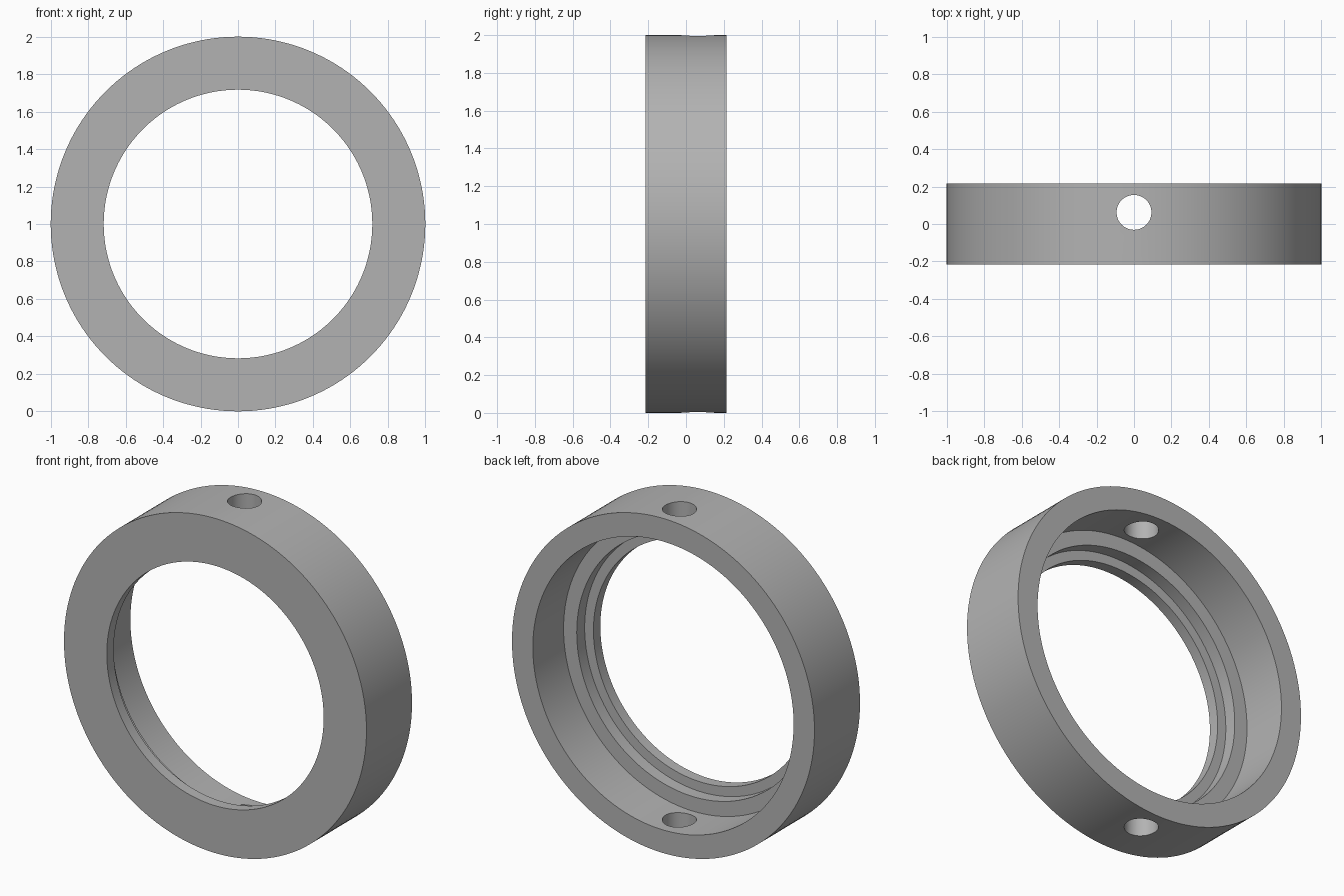
import bpy, bmesh, math
from mathutils import Matrix

cube = bpy.data.objects.get("Cube")
if cube:
    bpy.data.objects.remove(cube, do_unlink=True)

SEGMENTS = 160
HALF = 0.215


def material(name, value):
    mat = bpy.data.materials.new(name)
    mat.use_nodes = True
    colour = (value, value, value, 1)
    mat.diffuse_color = colour
    mat.node_tree.nodes["Principled BSDF"].inputs["Base Color"].default_value = colour
    return mat


def make_object(name, bm):
    bmesh.ops.recalc_face_normals(bm, faces=bm.faces)
    mesh = bpy.data.meshes.new(name)
    bm.to_mesh(mesh)
    bm.free()
    ob = bpy.data.objects.new(name, mesh)
    bpy.context.collection.objects.link(ob)
    return ob


# Stepped ring: closed (radius, y) section turned about the y axis
section = [(1, -HALF), (1, HALF), (0.862, HALF), (0.862, -0.075),
           (0.775, -0.075), (0.775, -0.15), (0.717, -0.15), (0.717, -HALF)]
bm = bmesh.new()
loops = []
for i in range(SEGMENTS):
    a = 2 * math.pi * i / SEGMENTS
    loops.append([bm.verts.new((r * math.cos(a), y, 1 + r * math.sin(a))) for r, y in section])
for i, here in enumerate(loops):
    there = loops[(i + 1) % SEGMENTS]
    for j in range(len(section)):
        k = (j + 1) % len(section)
        bm.faces.new((here[j], here[k], there[k], there[j]))
ring = make_object("stepped_ring", bm)
ring.data.materials.append(material("plain grey", 0.45))

# Vertical drill through the top and bottom of the wall
bm = bmesh.new()
bmesh.ops.create_cone(bm, cap_ends=True, segments=64, radius1=0.093, radius2=0.093,
                      depth=3, matrix=Matrix.Translation((0, 0.062, 1)))
drill = make_object("hole_cutter", bm)
drill.hide_render = True

cut = ring.modifiers.new("cross_hole", "BOOLEAN")
cut.operation = "DIFFERENCE"
cut.solver = "EXACT"
cut.object = drill
bpy.ops.object.select_all(action="DESELECT")
bpy.context.view_layer.objects.active = ring
ring.select_set(True)
bpy.ops.object.modifier_apply(modifier=cut.name)
bpy.data.objects.remove(drill, do_unlink=True)
bpy.ops.object.shade_smooth_by_angle(angle=math.radians(30))
